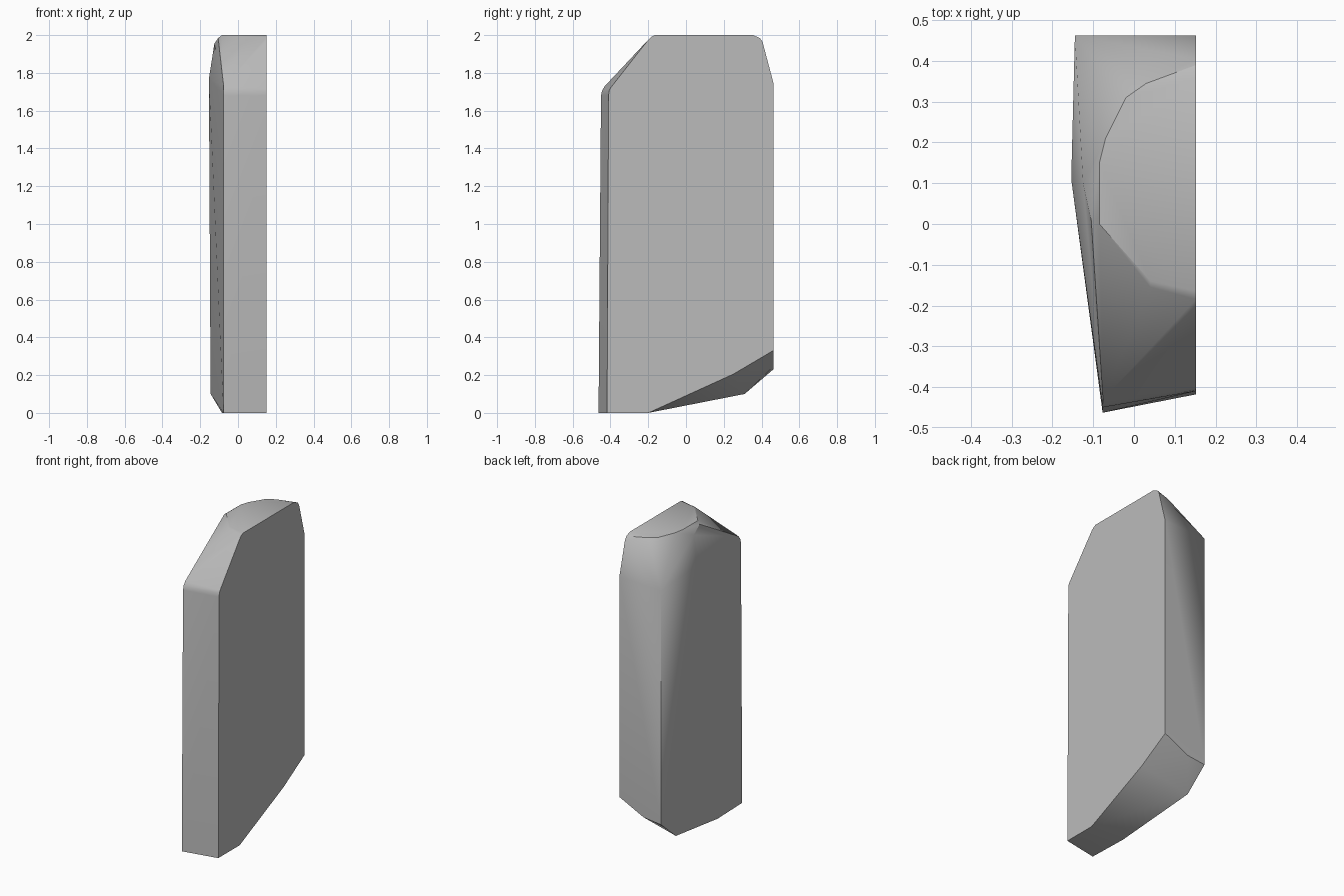
import bpy
import bmesh
from math import radians

cube = bpy.data.objects.get("Cube")
if cube:
    bpy.data.objects.remove(cube, do_unlink=True)

# Flat side outline at +x, as (y, z)
FLAT_X = 0.152
flat_side = [(-0.418, 0), (-0.2, 0), (0.25, 0.205), (0.462, 0.33), (0.462, 1.75),
             (0.405, 1.965), (0.39, 1.985), (0.355, 2), (-0.165, 2), (-0.185, 1.99),
             (-0.2, 1.975), (-0.4, 1.72), (-0.407, 1.705), (-0.41, 1.68)]

# Bowed side, as (x, y, z)
bowed_side = [(-0.077, -0.463, 0), (-0.085, -0.2, 0), (-0.145, 0.31, 0.1),
              (-0.145, 0.462, 0.23), (-0.02, 0.462, 0.245),
              (-0.145, 0.462, 1.74), (-0.154, 0.11, 1.77),
              (-0.077, -0.45, 1.68), (-0.077, -0.445, 1.705), (-0.076, -0.43, 1.73)]

# Rounded rim of the flat top, as (x, y, z)
top_rim = [(0.04, -0.14, 2), (0.04, -0.155, 1.992), (-0.085, 0, 2), (-0.105, 0.01, 1.985),
           (-0.125, 0.1, 1.955), (-0.085, 0.15, 2), (-0.07, 0.21, 1.997),
           (-0.02, 0.31, 1.992), (0.03, 0.345, 1.99)]


def make_solid(name, points, material):
    """Wrap the corner points in a closed faceted skin."""
    bm = bmesh.new()
    for p in points:
        bm.verts.new(p)
    result = bmesh.ops.convex_hull(bm, input=bm.verts[:])
    loose = {v for v in result["geom_interior"] + result["geom_unused"]
             if isinstance(v, bmesh.types.BMVert)}
    bmesh.ops.delete(bm, geom=list(loose), context="VERTS")
    bmesh.ops.dissolve_limit(bm, angle_limit=radians(0.5), verts=bm.verts[:], edges=bm.edges[:])
    bmesh.ops.recalc_face_normals(bm, faces=bm.faces[:])
    mesh = bpy.data.meshes.new(name)
    bm.to_mesh(mesh)
    bm.free()
    mesh.materials.append(material)
    obj = bpy.data.objects.new(name, mesh)
    bpy.context.collection.objects.link(obj)
    return obj


# Plain grey stone
grey = bpy.data.materials.new("stone_grey")
grey.use_nodes = True
grey.diffuse_color = (0.5, 0.5, 0.5, 1)
grey.node_tree.nodes["Principled BSDF"].inputs["Base Color"].default_value = grey.diffuse_color

# Standing slab
slab = make_solid("stone_slab", [(FLAT_X, y, z) for y, z in flat_side] + bowed_side + top_rim, grey)
bpy.ops.object.select_all(action="DESELECT")
slab.select_set(True)
bpy.context.view_layer.objects.active = slab
bpy.ops.object.shade_smooth_by_angle(angle=radians(30))
